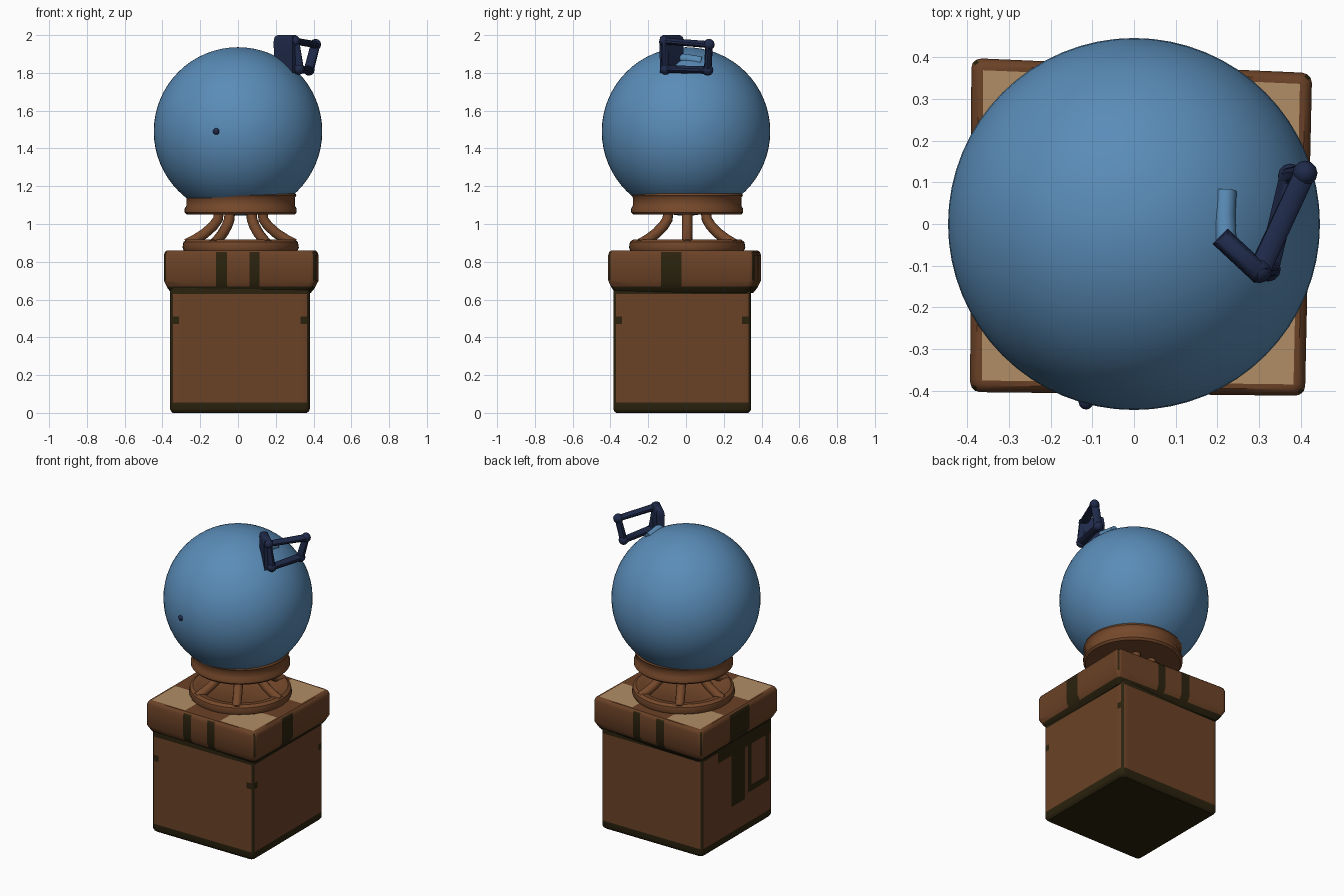
import bpy, bmesh, math
from mathutils import Vector

if "Cube" in bpy.data.objects:
    bpy.data.objects.remove(bpy.data.objects["Cube"])


def material(name, rgb):
    m = bpy.data.materials.new(name)
    m.diffuse_color = (*rgb, 1)
    m.use_nodes = True
    m.node_tree.nodes["Principled BSDF"].inputs["Base Color"].default_value = m.diffuse_color
    return m


BROWN = material("brown", (0.147, 0.054, 0.020))
DARK = material("dark_olive", (0.024, 0.0165, 0.0045))
TAN = material("tan", (0.434, 0.270, 0.133))
BRONZE = material("bronze", (0.180, 0.066, 0.024))
BLUE = material("blue", (0.102, 0.263, 0.479))
NAVY = material("navy", (0.0137, 0.0232, 0.0685))


def finish(obj, angle=40):
    bpy.ops.object.select_all(action='DESELECT')
    obj.select_set(True)
    bpy.context.view_layer.objects.active = obj
    bpy.ops.object.shade_smooth_by_angle(angle=math.radians(angle))


def add_mesh(name, bm, mats, angle=40):
    bmesh.ops.recalc_face_normals(bm, faces=bm.faces)
    me = bpy.data.meshes.new(name)
    bm.to_mesh(me)
    bm.free()
    for m in mats:
        me.materials.append(m)
    obj = bpy.data.objects.new(name, me)
    bpy.context.collection.objects.link(obj)
    finish(obj, angle)
    return obj


def bridge(bm, rings, caps=True):
    for a, b in zip(rings, rings[1:]):
        for i in range(len(a)):
            j = (i + 1) % len(a)
            bm.faces.new((a[i], a[j], b[j], b[i]))
    if caps:
        bm.faces.new(rings[0][::-1])
        bm.faces.new(rings[-1])


def block(name, corners, levels, cuts, rule):
    """Rounded square loft in unit space, cut for painting, mapped to four corners."""
    bm = bmesh.new()
    r, rings = 0.06, []
    for z, s in levels:
        ring = []
        for q in range(4):
            cx, cy = [(1, 1), (-1, 1), (-1, -1), (1, -1)][q]
            for k in range(4):
                a = math.radians(q * 90 + k * 30)
                ring.append(bm.verts.new((s * (cx * (1 - r) + r * math.cos(a)),
                                          s * (cy * (1 - r) + r * math.sin(a)), z)))
        rings.append(ring)
    bridge(bm, rings)
    for axis, values in enumerate(cuts):
        n = Vector((0, 0, 0))
        n[axis] = 1
        for v in values:
            bmesh.ops.bisect_plane(bm, geom=bm.verts[:] + bm.edges[:] + bm.faces[:],
                                   plane_co=n * v, plane_no=n)
    bm.normal_update()
    for f in bm.faces:
        f.material_index = rule(f.calc_center_median(), f.normal)
    for v in bm.verts:
        u, w = (v.co.x + 1) / 2, (v.co.y + 1) / 2
        bl, br, tr, tl = [Vector(c) for c in corners]
        p = bl * (1 - u) * (1 - w) + br * u * (1 - w) + tr * u * w + tl * (1 - u) * w
        v.co.x, v.co.y = p
    return add_mesh(name, bm, [BROWN, DARK, TAN], 35)


def lathe(name, profile, centre, mat, n=48):
    bm = bmesh.new()
    rings = [[bm.verts.new((centre[0] + r * math.cos(i * math.tau / n),
                            centre[1] + r * math.sin(i * math.tau / n), z))
              for i in range(n)] for r, z in profile]
    bridge(bm, rings)
    return add_mesh(name, bm, [mat])


def tube(name, pts, radius, mat, closed=False, sides=3):
    cu = bpy.data.curves.new(name, 'CURVE')
    cu.dimensions = '3D'
    cu.bevel_depth, cu.bevel_resolution, cu.use_fill_caps = radius, sides, True
    sp = cu.splines.new('POLY')
    sp.points.add(len(pts) - 1)
    for p, co in zip(sp.points, pts):
        p.co = (*co, 1)
    sp.use_cyclic_u = closed
    cu.materials.append(mat)
    obj = bpy.data.objects.new(name, cu)
    bpy.context.collection.objects.link(obj)
    bpy.ops.object.select_all(action='DESELECT')
    obj.select_set(True)
    bpy.context.view_layer.objects.active = obj
    bpy.ops.object.convert(target='MESH')
    finish(bpy.context.object)


def ball(name, centre, radius, mat, seg=64):
    bm = bmesh.new()
    bmesh.ops.create_uvsphere(bm, u_segments=seg, v_segments=seg // 2, radius=radius)
    bmesh.ops.translate(bm, verts=bm.verts, vec=centre)
    return add_mesh(name, bm, [mat])


# Pedestal body: dark edges, plus a dark drip pattern on the left side
def body_rule(c, n):
    u, v, z = c
    if n.z < -0.3 or z < 0.055 or z > 0.63:
        return 1
    if abs(u) > 0.955 and abs(v) > 0.955:
        return 1
    if (n.y < -0.8 and abs(u) > 0.86 or n.x > 0.8 and abs(v) > 0.86) and 0.47 < z < 0.51:
        return 1
    if n.x < -0.8:
        band = -0.95 < v < 0.55 and z > 0.56
        stem = -0.22 < v < 0.17 and z > 0.22
        loop = -0.9 < v < -0.3 and z > 0.25 and not (-0.8 < v < -0.4 and z > 0.29)
        return int(band or stem or loop)
    return 0


block("pedestal_body", [(-0.36, -0.385), (0.38, -0.385), (0.38, 0.345), (-0.36, 0.345)],
      [(0, 0.96), (0.008, 0.985), (0.02, 1), (0.66, 1)],
      [(-0.96, -0.87, 0.87, 0.96),
       (-0.96, -0.9, -0.87, -0.8, -0.4, -0.3, -0.22, 0.17, 0.55, 0.87, 0.96),
       (0.055, 0.22, 0.25, 0.29, 0.47, 0.51, 0.56, 0.63)], body_rule)


# Pedestal slab: dark straps on its sides, tan corner patches on top
def slab_rule(c, n):
    u, v, z = c
    if n.z > 0.9:
        return 2 if all(0.32 < abs(t) < 0.93 for t in (u, v)) and math.hypot(u, v) > 0.7 else 0
    if z < 0.668 or abs(u) > 0.965 and abs(v) > 0.965:
        return 1
    if abs(n.y) > abs(n.x):
        return int(-0.31 < u < -0.165 or 0.13 < u < 0.26)
    return int(-0.28 < v < 0) if n.x > 0 else int(-0.25 < v < 0.25)


block("pedestal_slab", [(-0.393, -0.403), (0.41, -0.412), (0.427, 0.362), (-0.39, 0.398)],
      [(0.635, 0.90), (0.66, 0.95), (0.70, 1), (0.835, 1), (0.852, 0.985), (0.86, 0.96)],
      [(-0.93, -0.6, -0.45, -0.32, -0.31, -0.165, 0.13, 0.26, 0.32, 0.45, 0.6, 0.93),
       (-0.93, -0.6, -0.45, -0.32, -0.28, -0.25, 0, 0.25, 0.32, 0.45, 0.6, 0.93),
       (0.668,)], slab_rule)

# Open stand: foot ring, curved legs and the cup that holds the globe
C = (0.014, 0.006)
lathe("stand_foot", [(0.22, 0.855), (0.30, 0.858), (0.308, 0.875), (0.303, 0.905),
                     (0.285, 0.918), (0.25, 0.915), (0.21, 0.89)], C, BRONZE)
for i in range(6):
    a = i * math.tau / 6
    path = [(0.285, 0.895), (0.24, 0.918), (0.19, 0.95), (0.145, 0.99), (0.12, 1.025), (0.115, 1.07)]
    tube("stand_leg", [(C[0] + r * math.cos(a), C[1] + r * math.sin(a), z) for r, z in path],
         0.028, BRONZE)
lathe("globe_cup", [(0.10, 1.05), (0.285, 1.05), (0.297, 1.062), (0.297, 1.08), (0.288, 1.095),
                    (0.287, 1.14), (0.295, 1.15), (0.29, 1.162), (0.25, 1.16)], C, BRONZE)

# Globe with a small dark mark on the front
ball("globe", (0, 0, 1.49), 0.446, BLUE)
ball("front_mark", (-0.115, -0.427, 1.49), 0.018, NAVY, 12)

# Handle: open frame, bent side plate and the small bump on the globe
near_top, near_low = (0.30, -0.112, 1.968), (0.322, -0.108, 1.82)
far_low, far_top = (0.375, 0.115, 1.815), (0.41, 0.122, 1.95)
tube("handle_frame", [near_top, near_low, far_low, far_top], 0.027, NAVY, True)
for p in (near_top, near_low, far_low, far_top):
    ball("handle_corner", p, 0.03, NAVY, 12)
bm = bmesh.new()
rings = []
for z, t in ((1.80, 0.022), (1.965, 0.026), (1.99, 0.022), (2.0, 0.01)):
    ends = ((0.222, -0.045), (0.292, -0.108))
    rings.append([bm.verts.new((ends[e][0] + s * t * 0.7 + (e * 2 - 1) * t * 0.6,
                                ends[e][1] + s * t * 0.7 - (e * 2 - 1) * t * 0.6, z))
                  for e, s in ((0, 1), (0, -1), (1, -1), (1, 1))])
bridge(bm, rings)
add_mesh("handle_plate", bm, [NAVY], 50)
tube("globe_bump", [(0.22, 0.08, 1.862), (0.217, 0.02, 1.872), (0.22, -0.04, 1.88)], 0.026, BLUE)
